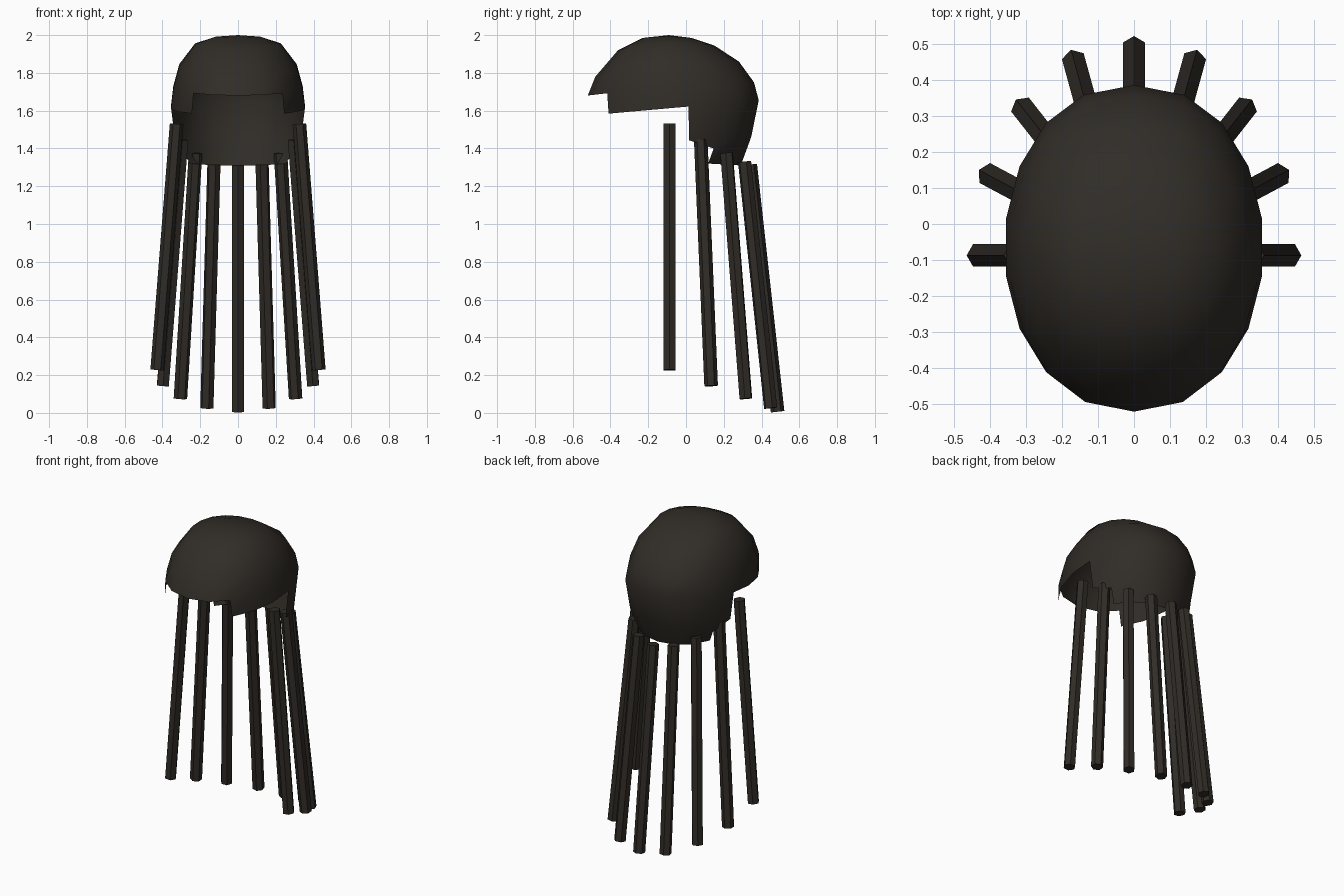
import bpy, bmesh, math
from mathutils import Vector

if "Cube" in bpy.data.objects:
    bpy.data.objects.remove(bpy.data.objects["Cube"])

mat = bpy.data.materials.new("dark_brown_hair")
mat.diffuse_color = (0.03, 0.025, 0.02, 1)
mat.use_nodes = True
mat.node_tree.nodes["Principled BSDF"].inputs["Base Color"].default_value = mat.diffuse_color


def finish(bm, name, angle):
    me = bpy.data.meshes.new(name)
    bm.to_mesh(me)
    bm.free()
    me.materials.append(mat)
    ob = bpy.data.objects.new(name, me)
    bpy.context.collection.objects.link(ob)
    bpy.ops.object.select_all(action='DESELECT')
    ob.select_set(True)
    bpy.context.view_layer.objects.active = ob
    bpy.ops.object.shade_smooth_by_angle(angle=math.radians(angle))
    return ob


# Hair cap: tilted rings (front y, front z, back y, back z, half width, side lift, reach)
# reach = how many 20 degree columns from the back the strip above the ring covers
N = 18
rings = [
    (-0.23, 1.985, 0.03, 1.985, 0.120, 0.007, 9),
    (-0.36, 1.920, 0.15, 1.945, 0.230, 0.022, 9),
    (-0.48, 1.780, 0.28, 1.860, 0.315, 0.020, 9),
    (-0.52, 1.680, 0.36, 1.750, 0.347, 0.010, 9),
    (-0.515, 1.575, 0.385, 1.655, 0.360, 0.000, 7),
    (-0.45, 1.420, 0.345, 1.460, 0.338, 0.000, 4),
    (-0.40, 1.350, 0.290, 1.310, 0.290, 0.000, 3),
]
bm = bmesh.new()
apex = bm.verts.new((0, -0.09, 2.0))
prev = None
for i, (fy, fz, by, bz, hw, lift, reach) in enumerate(rings):
    row = []
    for k in range(N):
        a = 2 * math.pi * k / N
        s, c = math.sin(a), math.cos(a)
        t = (c + 1) / 2
        x = math.copysign(abs(s) ** 0.88, s) * hw
        z = fz + (bz - fz) * t + lift * s * s
        if i == 5 and k in (3, N - 3):      # ear edge slopes down to the nape
            z -= 0.05
        row.append(bm.verts.new((x, fy + (by - fy) * t, z)))
    for k in range(N):
        n = (k + 1) % N
        if prev is None:
            bm.faces.new((apex, row[n], row[k]))
        elif k < reach or k >= N - reach:
            bm.faces.new((prev[k], prev[n], row[n], row[k]))
    prev = row
bmesh.ops.delete(bm, geom=[v for v in bm.verts if not v.link_faces], context='VERTS')
bmesh.ops.recalc_face_normals(bm, faces=bm.faces)
if apex.normal.z < 0 or min(f.normal.z for f in apex.link_faces) < 0:
    bmesh.ops.reverse_faces(bm, faces=bm.faces)
finish(bm, "hair_cap", 40)


# Hanging locks: six-sided rods with one corner turned outwards
def lock(name, top, bottom, r=0.036):
    top, bottom = Vector(top), Vector(bottom)
    d = (bottom - top).normalized()
    out = Vector((bottom.x - top.x, bottom.y - top.y, 0))
    out = (out - d * out.dot(d)).normalized()
    side = d.cross(out)
    bm = bmesh.new()
    ends = []
    for p in (top, bottom):
        ends.append([bm.verts.new(p + r * (out * math.cos(j * math.pi / 3)
                                           + side * math.sin(j * math.pi / 3)))
                     for j in range(6)])
    for j in range(6):
        n = (j + 1) % 6
        bm.faces.new((ends[0][j], ends[0][n], ends[1][n], ends[1][j]))
    bm.faces.new(ends[0])
    bm.faces.new(ends[1])
    bmesh.ops.recalc_face_normals(bm, faces=bm.faces)
    finish(bm, name, 30)


locks = [
    ((0.000, 0.340, 1.315), (0.000, 0.485, 0.006)),
    ((0.127, 0.310, 1.330), (0.165, 0.448, 0.025)),
    ((0.225, 0.215, 1.375), (0.305, 0.317, 0.075)),
    ((0.295, 0.078, 1.447), (0.398, 0.133, 0.143)),
    ((0.325, -0.087, 1.530), (0.428, -0.087, 0.227)),
]
for i, (t, b) in enumerate(locks):
    if i == 0:
        lock("back_lock", t, b)
        continue
    for label, m in (("right", 1), ("left", -1)):
        lock(f"{label}_lock_{i}", (m * t[0], t[1], t[2]), (m * b[0], b[1], b[2]))
